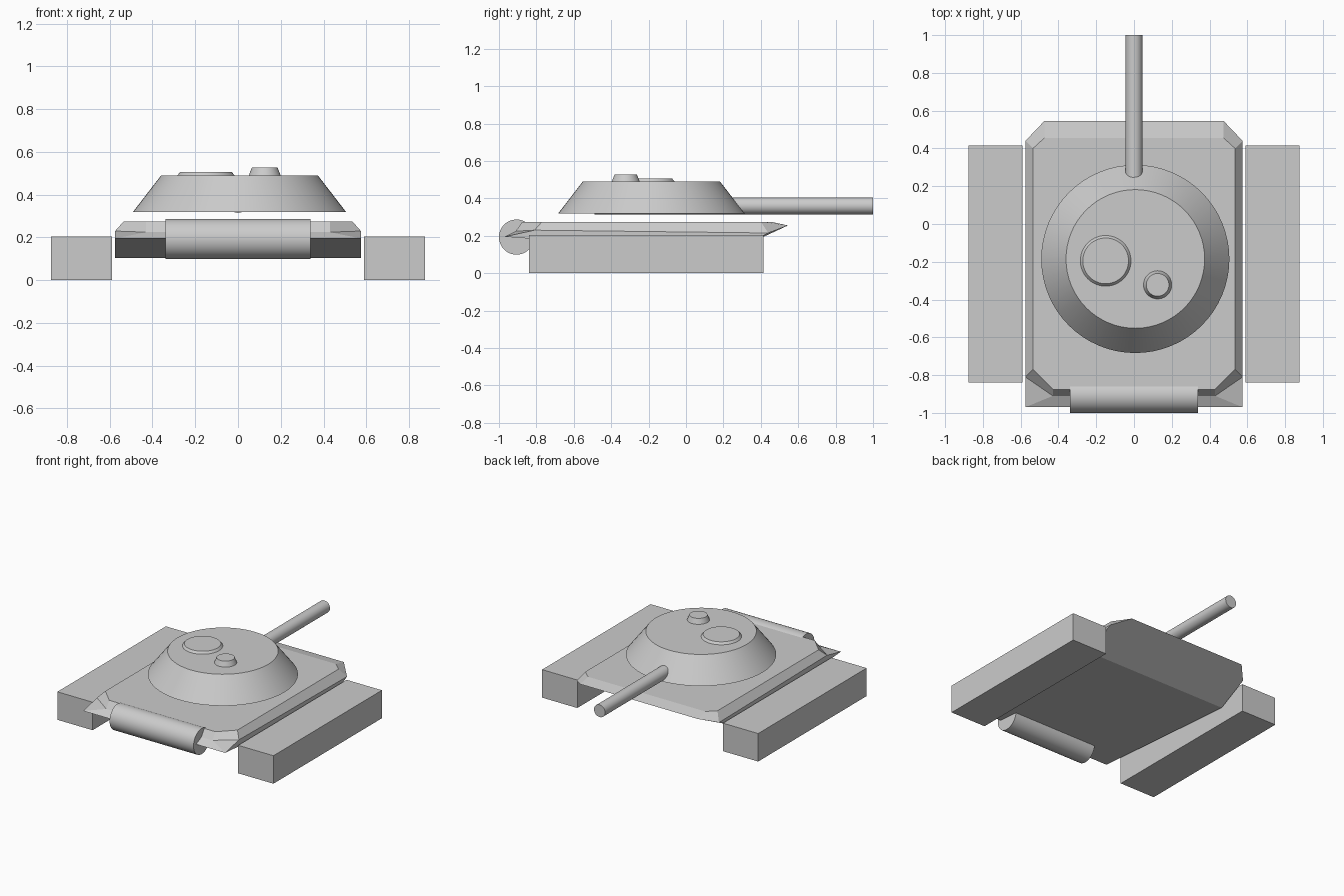
import bpy, bmesh, math

if "Cube" in bpy.data.objects:
    bpy.data.objects.remove(bpy.data.objects["Cube"])

grey = bpy.data.materials.new("plain_grey")
grey.diffuse_color = (0.6, 0.6, 0.6, 1)
grey.use_nodes = True
grey.node_tree.nodes["Principled BSDF"].inputs["Base Color"].default_value = grey.diffuse_color


def round_part(name, r1, r2, depth, loc, rot=(0, 0, 0), sides=64):
    bpy.ops.mesh.primitive_cone_add(vertices=sides, radius1=r1, radius2=r2,
                                    depth=depth, location=loc, rotation=rot)
    ob = bpy.context.object
    ob.name = name
    ob.data.materials.append(grey)
    bpy.ops.object.shade_smooth_by_angle(angle=math.radians(25))
    return ob


def box(name, x0, x1, y0, y1, z0, z1):
    bpy.ops.mesh.primitive_cube_add(
        size=1, location=((x0 + x1) / 2, (y0 + y1) / 2, (z0 + z1) / 2))
    ob = bpy.context.object
    ob.name = name
    ob.scale = (x1 - x0, y1 - y0, z1 - z0)
    ob.data.materials.append(grey)


# Hull: half outline points, mirrored to the other side
half = {
    "t0": (.43, -.875, .275), "t1": (.535, -.77, .275),
    "t2": (.535, .40, .275), "t3": (.475, .455, .275),
    "m0": (.43, -.91, .225), "m1": (.575, -.81, .23),
    "m2": (.575, .44, .215), "m3": (.475, .545, .255),
    "b0": (.575, -.97, .195), "b1": (.575, .22, .105),
}
bm = bmesh.new()
R = {k: bm.verts.new(p) for k, p in half.items()}
L = {k: bm.verts.new((-x, y, z)) for k, (x, y, z) in half.items()}
# faces that lie on one side
for S in (R, L):
    for keys in ("t0 t1 m1 m0", "t1 t2 m2 m1", "t2 t3 m3 m2",
                 "m0 m1 b0", "m1 m2 b1 b0"):
        bm.faces.new([S[k] for k in keys.split()])
# faces that span the middle
for keys in ("t0 t1 t2 t3", "t3 m3", "t0 m0", "m0 b0", "b0 b1", "b1 m2 m3"):
    ks = keys.split()
    bm.faces.new([R[k] for k in ks] + [L[k] for k in reversed(ks)])
bmesh.ops.recalc_face_normals(bm, faces=bm.faces[:])
me = bpy.data.meshes.new("hull")
bm.to_mesh(me)
bm.free()
me.materials.append(grey)
bpy.context.collection.objects.link(bpy.data.objects.new("hull", me))

# Track blocks
box("right_track", .59, .875, -.84, .415, 0, .205)
box("left_track", -.875, -.59, -.84, .415, 0, .205)

# Turret with two hatches
round_part("turret", .498, .367, .17, (.007, -.185, .405))
round_part("large_hatch", .135, .121, .017, (-.15, -.195, .4975))
round_part("small_hatch", .075, .06, .038, (.125, -.322, .508))

# Gun barrel and drum
round_part("gun_barrel", .045, .045, 1.49, (0, .255, .36),
           (math.pi / 2, 0, 0), 32)
round_part("rear_drum", .094, .094, .68, (0, -.906, .193),
           (0, math.pi / 2, 0), 48)
